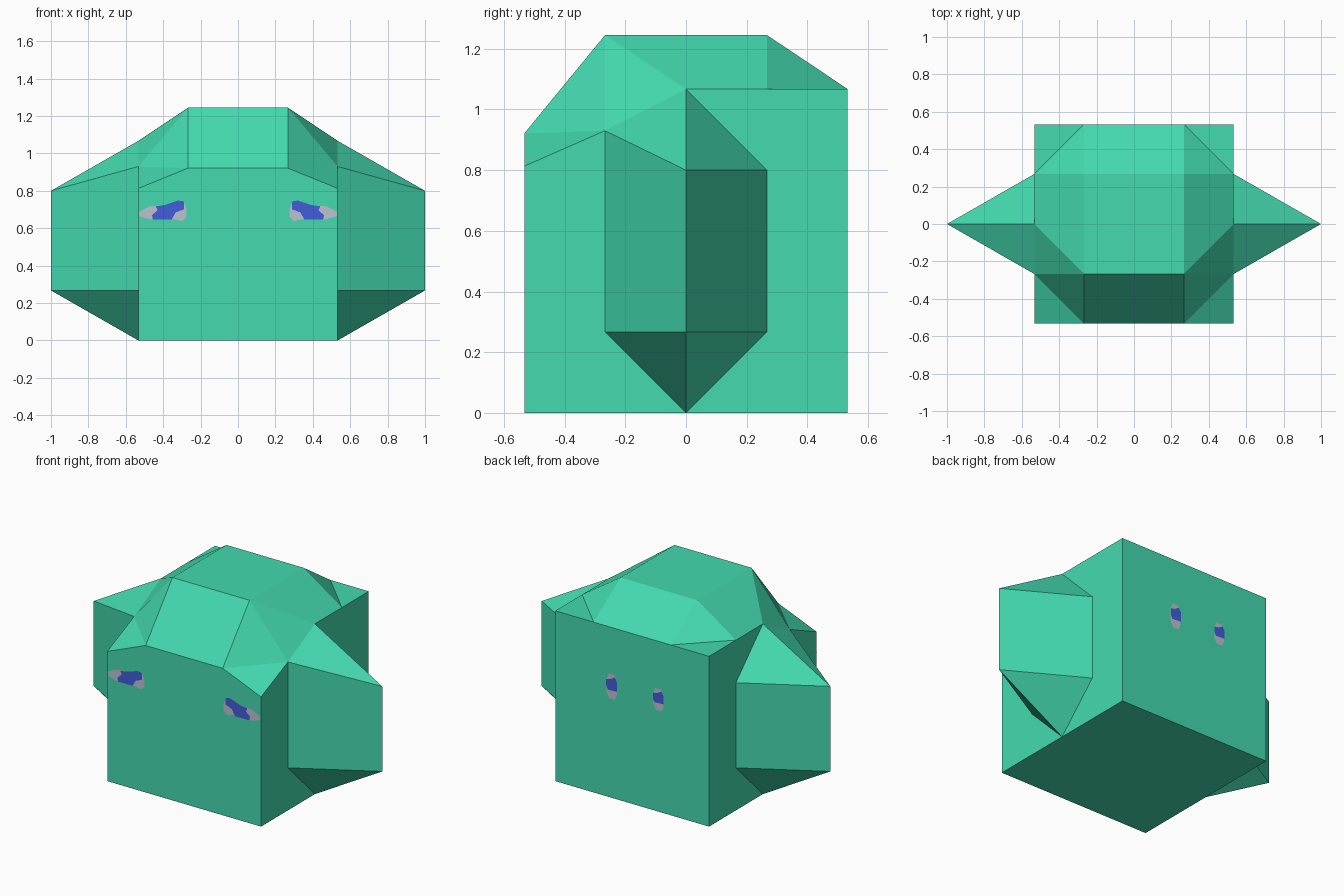
import bpy, bmesh
from mathutils import Vector

if "Cube" in bpy.data.objects:
    bpy.data.objects.remove(bpy.data.objects["Cube"])


def material(name, color):
    m = bpy.data.materials.new(name)
    m.diffuse_color = (*color, 1)
    m.use_nodes = True
    m.node_tree.nodes["Principled BSDF"].inputs["Base Color"].default_value = m.diffuse_color
    return m


GREEN = material("sea green", (0.056, 0.70, 0.43))
BLUE = material("eye blue", (0.055, 0.11, 0.70))
GREY = material("pale eye grey", (0.50, 0.54, 0.64))


def add_mesh(name, verts, faces, mat):
    me = bpy.data.meshes.new(name)
    me.from_pydata(verts, [], faces)
    me.materials.append(mat)
    ob = bpy.data.objects.new(name, me)
    bpy.context.collection.objects.link(ob)
    return ob


def mirror_x(ob):
    mod = ob.modifiers.new("mirror", 'MIRROR')
    mod.use_axis[0] = True


# Key sizes: half width, quarter width, and the top levels
H, Q = 0.533, 0.267
TOP, RIM, SIDE, BROW, LOW = 1.245, 1.067, 0.93, 0.921, 0.813

# Main body: right half with faceted cap, mirrored
verts = [(0, -H, 0), (H, -H, 0), (H, H, 0), (0, H, 0),
         (0, -H, BROW), (Q, -H, BROW), (H, -H, LOW),
         (H, -Q, SIDE), (H, 0, RIM), (H, Q, RIM), (H, H, RIM), (Q, H, RIM), (0, H, RIM),
         (0, -Q, TOP), (Q, -Q, TOP), (Q, Q, TOP), (0, Q, TOP)]
faces = [(0, 3, 2, 1), (0, 1, 6, 5, 4), (3, 12, 11, 10, 2), (1, 2, 10, 9, 8, 7, 6),
         (4, 5, 14, 13), (5, 7, 14), (5, 6, 7), (7, 8, 14), (8, 9, 15, 14),
         (9, 10, 11), (9, 11, 15), (11, 12, 16, 15), (13, 14, 15, 16)]
mirror_x(add_mesh("body", verts, faces, GREEN))

# Side wedges: convex hull from a hexagonal base to an upright outer edge
wedge = add_mesh("side_wedge", [], [], GREEN)
bm = bmesh.new()
for p in [(H, -Q, Q), (H, 0, 0), (H, Q, Q), (H, Q, 0.8), (H, 0, RIM), (H, -Q, SIDE),
          (1, 0, Q), (1, 0, 0.8)]:
    bm.verts.new(p)
bmesh.ops.convex_hull(bm, input=bm.verts[:])
bmesh.ops.recalc_face_normals(bm, faces=bm.faces[:])
bm.to_mesh(wedge.data)
bm.free()
mirror_x(wedge)


# Flat eye plates just off the front (side=-1) or back (side=1) face
def plate(name, outline, side, lift, mat):
    pts = [Vector((x, side * (H + lift), z)) for x, z in outline]
    area = sum(a.x * b.z - b.x * a.z for a, b in zip(pts, pts[1:] + pts[:1]))
    if area * -side < 0:
        pts.reverse()
    return add_mesh(name, pts, [tuple(range(len(pts)))], mat)


# Front eyes (right one drawn, left one mirrored)
front_white = [(.533, .685), (.475, .716), (.39, .725), (.32, .743), (.29, .743), (.275, .70),
               (.275, .66), (.30, .637), (.335, .647), (.47, .647), (.525, .663)]
front_blue = [(.44, .717), (.39, .725), (.32, .748), (.29, .743), (.29, .70),
              (.333, .685), (.355, .646), (.455, .646), (.46, .67), (.43, .695)]
mirror_x(plate("front_eye_white", front_white, -1, 0.002, GREY))
mirror_x(plate("front_eye_pupil", front_blue, -1, 0.004, BLUE))

# Back eyes: small upright ovals with a blue middle band
for label, cx, z0, z1 in (("a", .14, .62, .775), ("b", -.183, .635, .77)):
    w, d = .037, z1 - z0
    oval = [(cx + u * w, z0 + v * d) for u, v in
            ((-.6, 0), (.5, 0), (1, .25), (1, .75), (.6, 1), (-.5, 1), (-1, .75), (-1, .25))]
    band = [(cx + u * w, z0 + v * d) for u, v in
            ((-1, .36), (.7, .34), (1, .5), (1, .76), (.2, .8), (-.6, .92), (-1, .75))]
    plate("back_eye_white_" + label, oval, 1, 0.002, GREY)
    plate("back_eye_pupil_" + label, band, 1, 0.004, BLUE)
